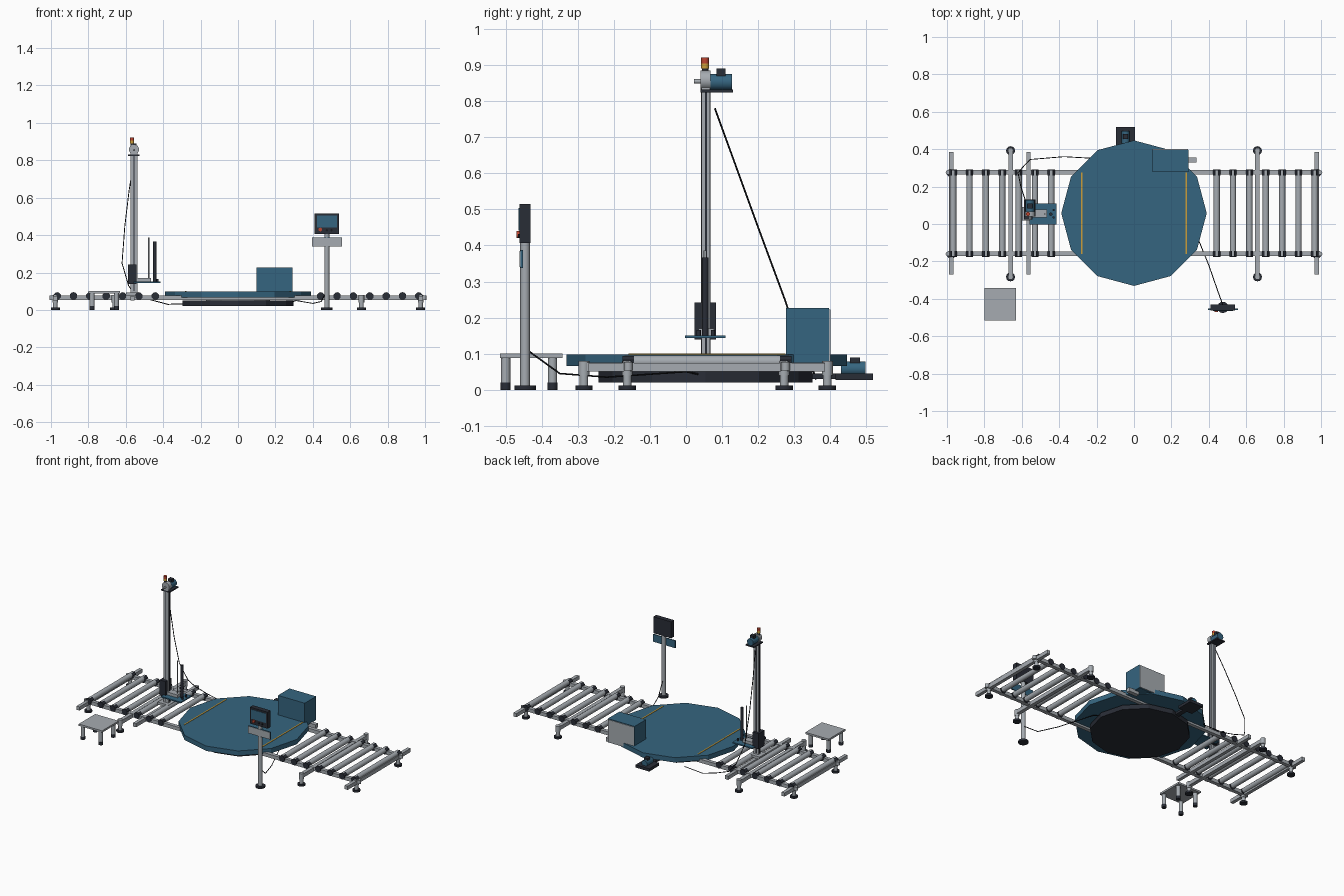
import bpy, math
from mathutils import Vector


def material(name, rgb):
    m = bpy.data.materials.new(name)
    m.diffuse_color = (*rgb, 1)
    return m


BLUE = material("steel blue paint", (0.036, 0.13, 0.215))
GREY = material("light grey metal", (0.38, 0.41, 0.44))
DARK = material("dark slate", (0.022, 0.026, 0.037))
BLACK = material("black rubber", (0.009, 0.010, 0.013))
YELLOW = material("yellow marking", (0.60, 0.34, 0.04))
RED = material("signal red", (0.50, 0.06, 0.03))


def box(name, x, y, z, mat):
    """Box from (min, max) ranges on each axis."""
    c = [(a + b) / 2 for a, b in (x, y, z)]
    bpy.ops.mesh.primitive_cube_add(size=1, location=c)
    o = bpy.context.object
    o.name = name
    o.scale = [b - a for a, b in (x, y, z)]
    o.data.materials.append(mat)
    return o


def rod(name, p, q, r, mat, sides=12, smooth=True, turn=0.0):
    """Cylinder between two points."""
    p, q = Vector(p), Vector(q)
    bpy.ops.mesh.primitive_cylinder_add(vertices=sides, radius=r, depth=(q - p).length,
                                        location=(p + q) / 2)
    o = bpy.context.object
    o.name = name
    o.rotation_mode = 'QUATERNION'
    o.rotation_quaternion = (q - p).to_track_quat('Z', 'Y')
    for v in o.data.vertices:
        x, y = v.co.x, v.co.y
        v.co.x = x * math.cos(turn) - y * math.sin(turn)
        v.co.y = x * math.sin(turn) + y * math.cos(turn)
    o.data.materials.append(mat)
    if smooth:
        bpy.ops.object.shade_smooth_by_angle(angle=math.radians(40))
    return o


def cable(name, pts):
    cu = bpy.data.curves.new(name, 'CURVE')
    cu.dimensions = '3D'
    cu.bevel_depth = 0.0025
    cu.bevel_resolution = 1
    s = cu.splines.new('POLY')
    s.points.add(len(pts) - 1)
    for sp, p in zip(s.points, pts):
        sp.co = (*p, 1)
    o = bpy.data.objects.new(name, cu)
    cu.materials.append(BLACK)
    bpy.context.collection.objects.link(o)


CY = 0.058                       # centre line of the conveyor
RAILS = (-0.16, 0.276)

# Turntable
rod("turntable_base", (0, CY - 0.004, 0.02), (0, CY - 0.004, 0.05), 0.297, DARK, 12, False)
rod("turntable_hub", (0, CY, 0.05), (0, CY, 0.066), 0.17, GREY, 12, False)
rod("turntable_disc", (0, CY, 0.066), (0, CY, 0.098), 0.389, BLUE, 12, False)
for s in (-1, 1):
    box("safety_stripe", (s * 0.28 - 0.004, s * 0.28 + 0.004), (-0.16, 0.276),
        (0.098, 0.1), YELLOW)

# Side rails
for y in RAILS:
    box("side_rail", (-0.995, 0.995), (y - 0.012, y + 0.012), (0.054, 0.077), GREY)
    for x in (-0.995, 0.995):
        rod("rail_end_cap", (x, y, 0.054), (x, y, 0.077), 0.012, GREY)

# Rollers with bearings
for s in (-1, 1):
    for i in range(7):
        x = s * (0.442 + 0.0875 * i)
        rod("roller", (x, -0.17, 0.078), (x, 0.285, 0.078), 0.017, GREY, 12)
        for y in RAILS:
            rod("roller_bearing", (x, y - 0.016, 0.074), (x, y + 0.016, 0.074),
                0.021, DARK, 8, False, math.pi / 8)

# Cross beams
for x in (-0.977, -0.565, 0.977):
    box("cross_beam", (x - 0.011, x + 0.011), (-0.27, 0.385), (0.05, 0.074), GREY)
for x in (-0.66, 0.66):
    box("leg_beam", (x - 0.012, x + 0.012), (-0.285, 0.395), (0.05, 0.075), GREY)


def foot(x, y):
    rod("levelling_leg", (x, y, 0.012), (x, y, 0.08), 0.012, GREY)
    rod("foot_collar", (x, y, 0.04), (x, y, 0.08), 0.015, GREY)
    rod("foot_pad", (x, y, 0), (x, y, 0.012), 0.024, DARK)


for s in (-1, 1):
    for y in (-0.283, 0.392):
        foot(s * 0.66, y)
    for y in (-0.163, 0.272):
        foot(s * 0.977, y)

# Small table
box("table_top", (-0.8, -0.63), (-0.515, -0.343), (0.088, 0.1), GREY)
for x in (-0.78, -0.65):
    for y in (-0.5, -0.37):
        rod("table_leg", (x, y, 0.018), (x, y, 0.088), 0.013, GREY)
        rod("table_foot", (x, y, 0), (x, y, 0.02), 0.014, DARK)

# Mast with slots
MX, MY = -0.556, 0.055
box("mast_base", (-0.6, -0.52), (0.02, 0.09), (0.077, 0.094), GREY)
box("mast", (MX - 0.018, MX + 0.018), (MY - 0.012, MY + 0.012), (0.09, 0.84), GREY)
for s in (-1, 1):
    box("mast_side_slot", (MX + s * 0.018 - 0.001, MX + s * 0.018 + 0.001),
        (MY - 0.003, MY + 0.003), (0.1, 0.83), DARK)
    box("mast_face_slot", (MX - 0.003, MX + 0.003),
        (MY + s * 0.012 - 0.001, MY + s * 0.012 + 0.001), (0.1, 0.83), DARK)

# Mast head: gearbox, motor, signal lamp
rod("gearbox", (MX, 0.04, 0.858), (MX, 0.068, 0.858), 0.027, GREY, 16)
rod("drive_shaft", (MX, 0.022, 0.855), (MX, 0.042, 0.855), 0.006, GREY)
rod("mast_motor", (MX, 0.066, 0.853), (MX, 0.127, 0.853), 0.023, BLUE, 12)
box("motor_plate", (-0.588, -0.526), (0.04, 0.13), (0.824, 0.832), DARK)
box("motor_terminal_box", (MX - 0.014, MX + 0.014), (0.084, 0.11), (0.87, 0.89), DARK)
rod("lamp_base", (-0.567, 0.053, 0.87), (-0.567, 0.053, 0.892), 0.009, DARK)
rod("lamp_yellow", (-0.567, 0.053, 0.891), (-0.567, 0.053, 0.905), 0.011, YELLOW)
rod("lamp_red", (-0.567, 0.053, 0.905), (-0.567, 0.053, 0.921), 0.011, RED)

# Carriage with film uprights
box("carriage", (-0.588, -0.543), (0.023, 0.083), (0.14, 0.242), DARK)
box("carriage_plate", (-0.56, -0.415), (-0.003, 0.11), (0.143, 0.151), BLUE)
box("carriage_arm", (-0.545, -0.465), (0.035, 0.078), (0.151, 0.17), GREY)
rod("film_roll", (-0.445, 0.053, 0.151), (-0.445, 0.053, 0.366), 0.009, DARK)
rod("guide_rod", (-0.478, 0.053, 0.16), (-0.478, 0.053, 0.386), 0.004, GREY)
for y in (0.035, 0.075):
    rod("tension_roller", (-0.43, y, 0.15), (-0.43, y, 0.165), 0.006, DARK)

# Control cabinet
box("cabinet", (0.098, 0.292), (0.277, 0.396), (0.07, 0.226), BLUE)
box("cabinet_cover", (0.1, 0.29), (0.396, 0.4), (0.074, 0.222), GREY)
box("cabinet_bracket", (0.26, 0.335), (0.33, 0.356), (0.05, 0.075), GREY)

# Turntable drive
box("drive_plate", (-0.095, 0.005), (0.415, 0.518), (0.027, 0.045), DARK)
box("drive_bracket", (-0.06, -0.03), (0.28, 0.42), (0.03, 0.045), DARK)
rod("drive_motor", (-0.045, 0.43, 0.058), (-0.045, 0.497, 0.058), 0.021, BLUE, 12)
box("drive_terminal_box", (-0.058, -0.032), (0.455, 0.482), (0.07, 0.089), DARK)

# Operator console
PX, PY = 0.475, -0.446
rod("console_base", (PX, PY, 0), (PX, PY, 0.012), 0.03, DARK, 16)
rod("console_post", (PX, PY, 0.012), (PX, PY, 0.41), 0.0135, GREY, 12)
box("console_shelf", (0.395, 0.556), (-0.459, -0.452), (0.338, 0.387), BLUE)
box("shelf_face", (0.396, 0.555), (-0.461, -0.459), (0.34, 0.385), GREY)
box("console_housing", (0.41, 0.54), (-0.462, -0.431), (0.407, 0.515), DARK)
box("console_screen", (0.422, 0.528), (-0.465, -0.462), (0.442, 0.504), BLUE)
rod("stop_button", (0.44, -0.47, 0.43), (0.44, -0.462, 0.43), 0.01, RED)
for x in (0.475, 0.5):
    rod("console_button", (x, -0.466, 0.426), (x, -0.462, 0.426), 0.006, BLACK)

# Cables
cable("mast_cable", [(-0.56, 0.08, 0.78), (-0.582, 0.131, 0.64), (-0.605, 0.2, 0.45),
                     (-0.62, 0.274, 0.25), (-0.585, 0.315, 0.13), (-0.555, 0.345, 0.085),
                     (-0.47, 0.352, 0.055), (-0.375, 0.36, 0.03), (-0.235, 0.352, 0.035)])
cable("console_cable", [(0.475, -0.433, 0.105), (0.445, -0.35, 0.045),
                        (0.4, -0.22, 0.035), (0.31, 0.0, 0.05), (0.28, 0.05, 0.04)])
